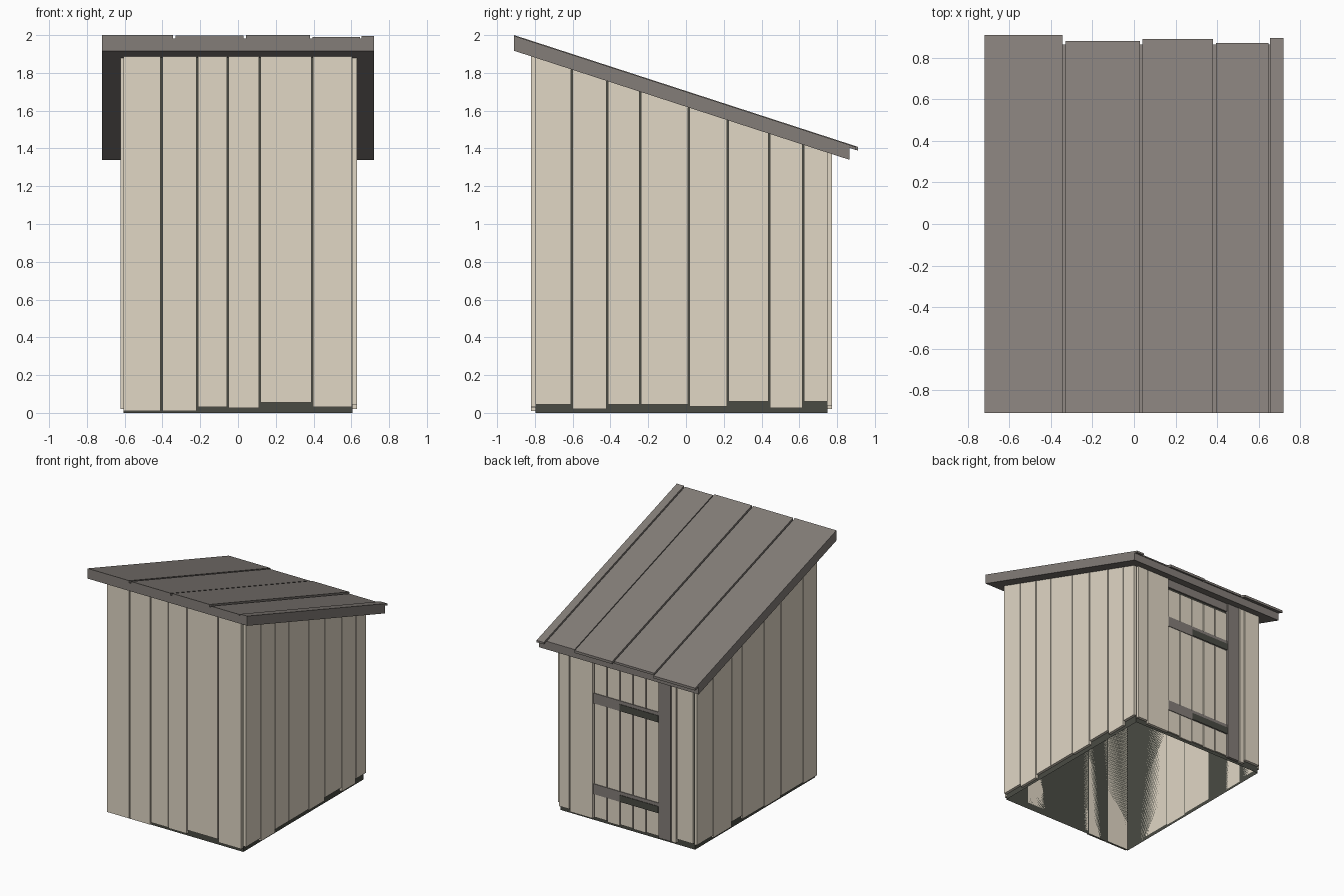
import bpy, bmesh

cube = bpy.data.objects.get("Cube")
if cube:
    bpy.data.objects.remove(cube, do_unlink=True)


def material(name, rgb):
    m = bpy.data.materials.new(name)
    m.use_nodes = True
    m.diffuse_color = (*rgb, 1)
    bsdf = next(n for n in m.node_tree.nodes if n.type == 'BSDF_PRINCIPLED')
    bsdf.inputs["Base Color"].default_value = (*rgb, 1)
    bsdf.inputs["Roughness"].default_value = 0.9
    return m


PALE = material("pale_wood", (0.75, 0.68, 0.56))
GREY = material("grey_wood", (0.23, 0.207, 0.19))
DARK = material("dark_core", (0.068, 0.07, 0.057))

SLOPE = -0.325


def roof_line(y, front_height):
    """Height of a line parallel to the roof that starts at the front eave."""
    return front_height + SLOPE * (y + 0.91)


def under_roof(y):
    return roof_line(y, 1.92)


def block(name, mat, x, y, bottom, top, hollow=False):
    """Box whose bottom and top heights are functions of y; hollow leaves only the sides."""
    bm = bmesh.new()
    bmesh.ops.create_cube(bm, size=1)
    if hollow:
        ends = [f for f in bm.faces if abs(f.normal.z) > 0.5]
        bmesh.ops.delete(bm, geom=ends, context='FACES_ONLY')
    for v in bm.verts:
        v.co.x = max(x) if v.co.x > 0 else min(x)
        v.co.y = max(y) if v.co.y > 0 else min(y)
        v.co.z = top(v.co.y) if v.co.z > 0 else bottom(v.co.y)
    mesh = bpy.data.meshes.new(name)
    bm.to_mesh(mesh)
    bm.free()
    mesh.materials.append(mat)
    obj = bpy.data.objects.new(name, mesh)
    bpy.context.collection.objects.link(obj)


def flat(z):
    return lambda y: z


def planks(name, edges, bottoms, place, gap=0.008, top=under_roof):
    """Row of boards between successive edges; place maps a span to x and y ranges."""
    for i, z in enumerate(bottoms):
        x, y = place(edges[i] + gap / 2, edges[i + 1] - gap / 2)
        block(f"{name}_{i + 1}", PALE, x, y, flat(z), top)


# Dark inner shell, open at the bottom
X, FRONT, BACK, T = 0.607, -0.798, 0.75, 0.022
block("inner_shell", DARK, (-X, X), (FRONT, BACK), flat(0), under_roof, hollow=True)

# Wall boards
planks("front_plank", [-0.61, -0.405, -0.215, -0.055, 0.115, 0.392, 0.607],
       [0.01, 0.01, 0.03, 0.025, 0.055, 0.03],
       lambda a, b: ((a, b), (FRONT - T, FRONT)))
planks("left_plank", [-0.80, -0.605, -0.418, -0.243, 0.015, 0.22, 0.44, 0.622, 0.753],
       [0.045, 0.02, 0.045, 0.045, 0.035, 0.06, 0.025, 0.06],
       lambda a, b: ((X, X + T), (a, b)))
planks("right_plank", [-0.80, -0.62, -0.335, -0.12, 0.165, 0.30, 0.54, 0.753],
       [0.02, 0.03, 0.02, 0.03, 0.06, 0.02, 0.04],
       lambda a, b: ((-X - 0.016, -X), (a, b)))


def on_back(a, b):
    return (a, b), (BACK, BACK + T)


planks("back_plank_right", [-0.607, -0.455, -0.405], [0.055, 0.02], on_back)
planks("back_plank_left", [0.297, 0.51, 0.607], [0.02, 0.04], on_back)

# Recessed door with its frame, battens and hinges
DOOR = (-0.288, 0.297)
FACE = BACK + 0.012
planks("door_plank", [DOOR[0] + i * 0.117 for i in range(6)],
       [0.03, 0.025, 0.03, 0.02, 0.03],
       lambda a, b: ((a, b), (BACK, FACE)), top=flat(1.285))
block("door_post", GREY, (-0.402, -0.291), (BACK, BACK + T), flat(0.02), under_roof)
block("door_lintel", GREY, DOOR, (BACK, FACE), flat(1.305), under_roof)
for label, z in (("lower", 0.26), ("upper", 1.0)):
    block(f"{label}_batten", GREY, DOOR, (FACE, FACE + 0.005),
          flat(z - 0.042), flat(z + 0.042))
    block(f"{label}_hinge", DARK, (DOOR[0], 0.06), (FACE, FACE + 0.009),
          flat(z - 0.04), flat(z + 0.015))

# Roof slab and the boards laid on it
block("roof_slab", GREY, (-0.72, 0.72), (-0.91, 0.865),
      lambda y: roof_line(y, 1.917), lambda y: roof_line(y, 1.981))
boards = [(-0.72, -0.345, 0.91, 2.0), (-0.33, 0.03, 0.882, 1.998),
          (0.042, 0.38, 0.892, 2.0), (0.394, 0.647, 0.872, 1.99),
          (0.655, 0.72, 0.897, 1.996)]
for i, (x0, x1, back, height) in enumerate(boards):
    block(f"roof_board_{i + 1}", GREY, (x0, x1), (-0.91, back),
          lambda y: roof_line(y, 1.98), lambda y, h=height: roof_line(y, h))
